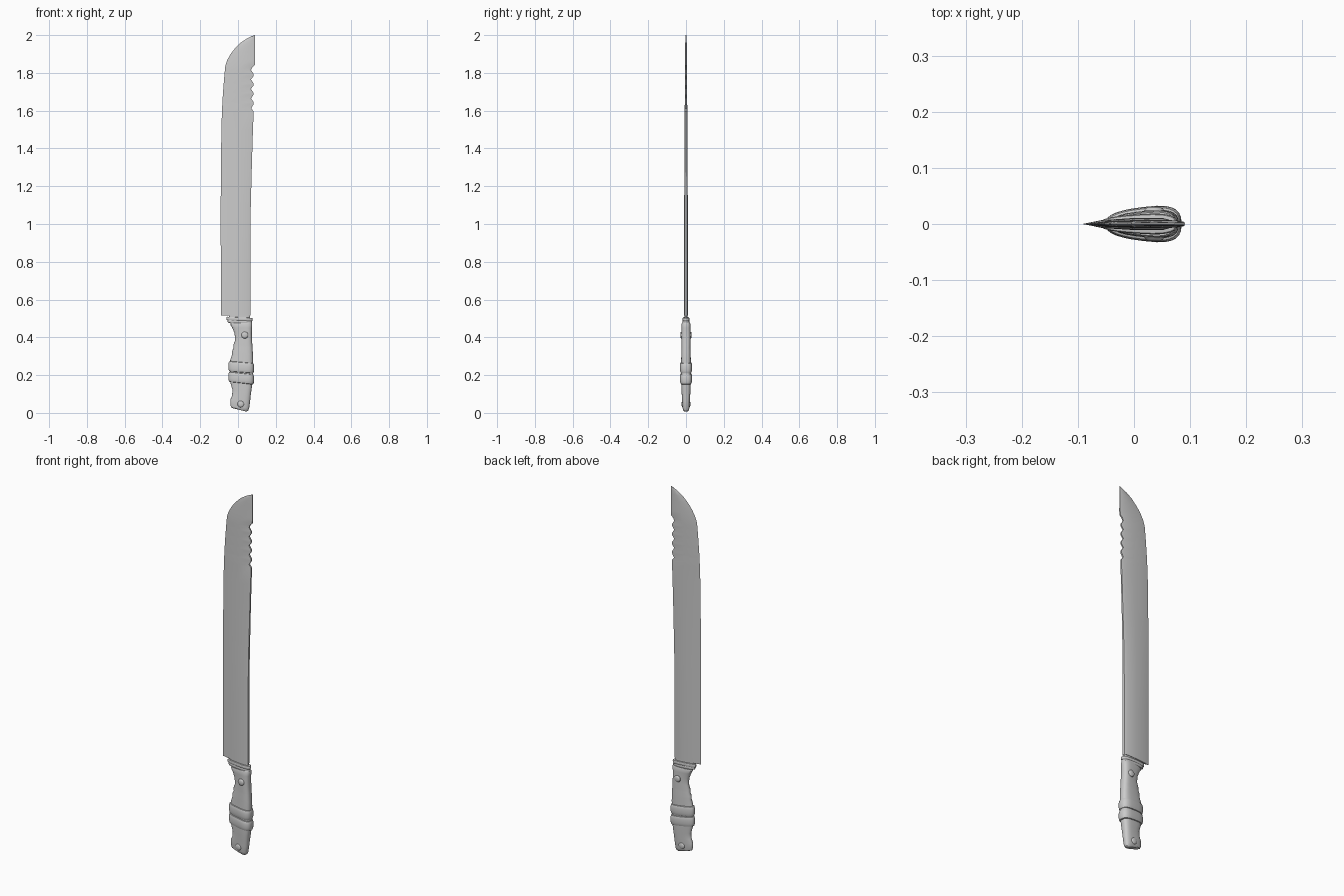
import bpy, bmesh, math


def finish(bm, name, angle=35):
    bmesh.ops.recalc_face_normals(bm, faces=bm.faces)
    me = bpy.data.meshes.new(name)
    bm.to_mesh(me)
    bm.free()
    ob = bpy.data.objects.new(name, me)
    bpy.context.collection.objects.link(ob)
    bpy.ops.object.select_all(action='DESELECT')
    ob.select_set(True)
    bpy.context.view_layer.objects.active = ob
    bpy.ops.object.shade_smooth_by_angle(angle=math.radians(angle))
    return ob


def loft(name, rings, angle=35):
    """Skin a stack of closed rings and cap both ends."""
    bm = bmesh.new()
    rows = [[bm.verts.new(p) for p in r] for r in rings]
    n = len(rows[0])
    for a, b in zip(rows, rows[1:]):
        for i in range(n):
            j = (i + 1) % n
            bm.faces.new((a[i], a[j], b[j], b[i]))
    bm.faces.new(rows[0][::-1])
    bm.faces.new(rows[-1])
    return finish(bm, name, angle)


def blade_ring(z, xl, xr, t):
    # thin cutting edge on the left, thick spine on the right
    w = xr - xl
    half = [(xl + 0.22 * w, 0.65 * t), (xl + 0.55 * w, 0.95 * t),
            (xr - 0.1 * w, t), (xr, 0.6 * t)]
    return ([(xl, 0, z)] + [(x, -y, z) for x, y in half]
            + [(x, y, z) for x, y in reversed(half)])


def grip_ring(z, xl, xr, t, tilt=0.0, n=28):
    # egg-shaped section: narrow toward the cutting edge, full at the back
    pts = []
    for i in range(n):
        a = 2 * math.pi * i / n
        c, s = math.cos(a), math.sin(a)
        u = math.copysign(abs(c) ** 0.7, c)
        v = math.copysign(abs(s) ** 0.75, s)
        pts.append(((xl + xr) / 2 + u * (xr - xl) / 2,
                    v * t * (0.82 + 0.22 * u), z + tilt * u))
    return pts


# Blade, with the saw teeth cut in the spine
rows = [(0.515, -0.09, 0.066, 0.011), (0.80, -0.091, 0.066, 0.011),
        (1.07, -0.092, 0.067, 0.010), (1.30, -0.090, 0.073, 0.008),
        (1.50, -0.088, 0.079, 0.0075), (1.595, -0.085, 0.083, 0.007),
        (1.612, -0.084, 0.07, 0.007)]
left = lambda z: -0.084 + 0.016 * ((z - 1.61) / 0.22) ** 1.3
for i in range(4):
    z = 1.635 + i * 0.05
    rows += [(z, left(z), 0.083, 0.0065), (z + 0.012, left(z + 0.012), 0.081, 0.0065),
             (z + 0.03, left(z + 0.03), 0.069, 0.0065)]
rows += [(1.83, -0.068, 0.076, 0.0065), (1.842, -0.066, 0.089, 0.0065),
         (1.87, -0.056, 0.09, 0.006), (1.90, -0.039, 0.09, 0.005),
         (1.93, -0.016, 0.09, 0.0045), (1.96, 0.015, 0.09, 0.004),
         (1.98, 0.044, 0.09, 0.0035), (1.993, 0.070, 0.09, 0.003),
         (2.0, 0.088, 0.0905, 0.002)]
loft("blade", [blade_ring(*r) for r in rows], 25)

# Tang joining blade and grip
loft("tang", [grip_ring(0.46, -0.035, 0.062, 0.011), grip_ring(0.52, -0.05, 0.065, 0.010)])

# Grip
grip = [(0.016, -0.028, 0.045, 0.013, -0.009), (0.020, -0.036, 0.053, 0.018, -0.009),
        (0.032, -0.040, 0.059, 0.021, -0.008), (0.065, -0.041, 0.064, 0.023, -0.004),
        (0.09, -0.032, 0.067, 0.025), (0.12, -0.029, 0.071, 0.027),
        (0.16, -0.040, 0.077, 0.029), (0.21, -0.043, 0.079, 0.029),
        (0.28, -0.041, 0.080, 0.029), (0.31, -0.031, 0.079, 0.028),
        (0.325, -0.032, 0.078, 0.028), (0.345, -0.023, 0.077, 0.027),
        (0.36, -0.024, 0.076, 0.027), (0.385, -0.015, 0.074, 0.027),
        (0.42, -0.018, 0.073, 0.027), (0.45, -0.030, 0.074, 0.027),
        (0.470, -0.041, 0.075, 0.027, 0.002), (0.476, -0.038, 0.072, 0.024, 0.002)]
loft("grip", [grip_ring(*r) for r in grip])


def band(name, z0, z1, xl, xr, t, bulge, tilt):
    # rounded hoop around the grip
    rings = []
    for i in range(9):
        a = math.pi * i / 8
        k = bulge * (math.sin(a) ** 0.6 - 1) if 0 < i < 8 else -bulge
        z = (z0 + z1) / 2 - (z1 - z0) / 2 * math.cos(a)
        rings.append(grip_ring(z, xl - k, xr + k, t + k, tilt))
    loft(name, rings)


# Wrapped bands on the grip and thin collar below the blade
band("wrap_upper", 0.214, 0.269, -0.051, 0.085, 0.037, 0.009, -0.005)
band("wrap_lower", 0.157, 0.211, -0.051, 0.085, 0.037, 0.009, -0.007)
band("collar_lower", 0.474, 0.491, -0.055, 0.074, 0.021, 0.005, -0.003)
band("collar_upper", 0.488, 0.506, -0.062, 0.077, 0.021, 0.005, -0.003)

# Rivets through the grip
for name, x, z, t in (("rivet_top", 0.036, 0.412, 0.030), ("rivet_bottom", 0.015, 0.047, 0.023)):
    rings = []
    for y, r in ((-t, 0.010), (-t + 0.002, 0.015), (-t + 0.006, 0.018),
                 (t - 0.006, 0.018), (t - 0.002, 0.015), (t, 0.010)):
        rings.append([(x + r * math.cos(i * math.pi / 8), y, z + r * math.sin(i * math.pi / 8))
                      for i in range(16)])
    loft(name, rings)
